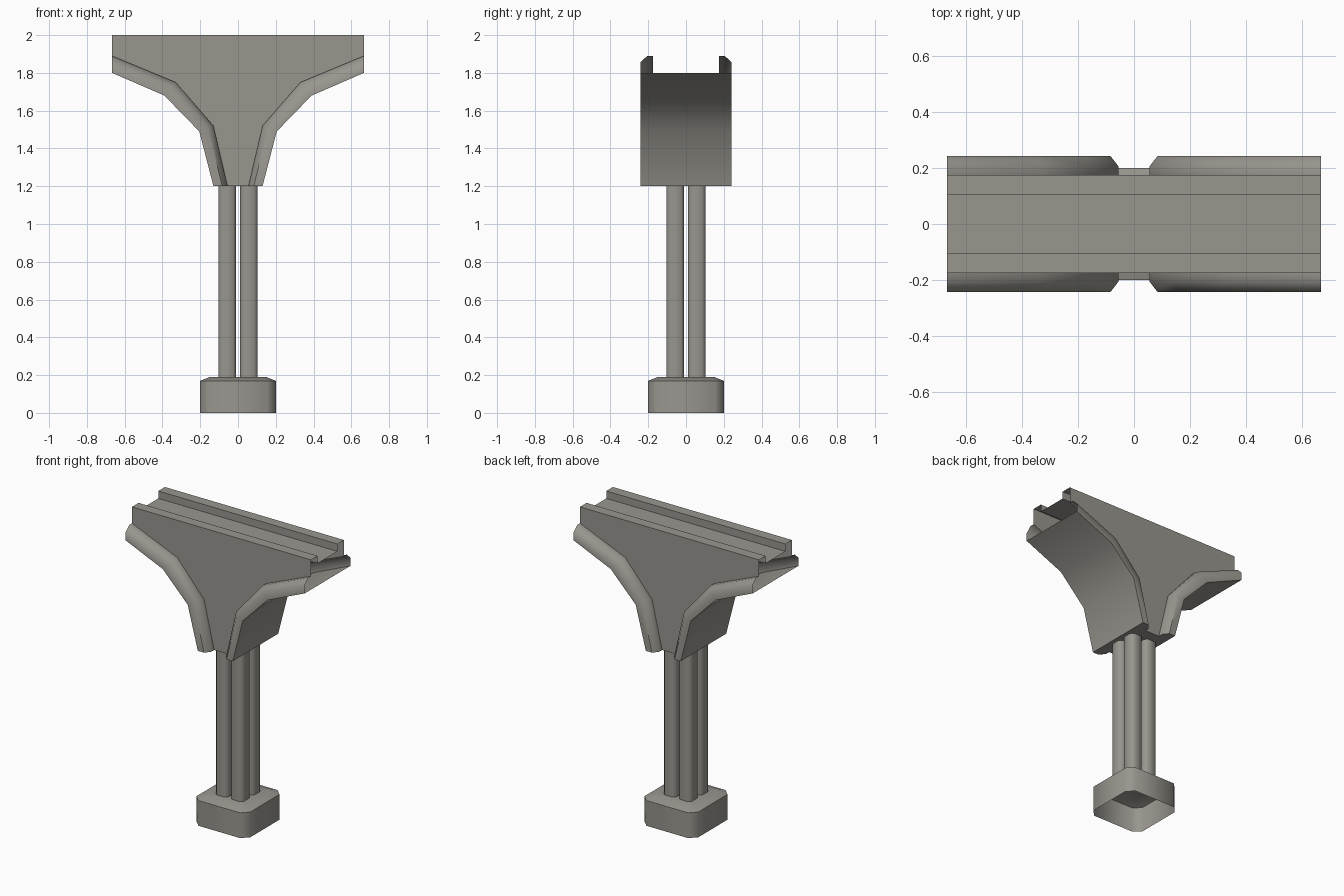
import bpy, bmesh, math

if "Cube" in bpy.data.objects:
    bpy.data.objects.remove(bpy.data.objects["Cube"])

stone = bpy.data.materials.new("warm_grey_concrete")
stone.diffuse_color = (0.32, 0.305, 0.275, 1)
stone.use_nodes = True
stone.node_tree.nodes["Principled BSDF"].inputs["Base Color"].default_value = stone.diffuse_color


def finish(name, bm, angle=50):
    bmesh.ops.remove_doubles(bm, verts=bm.verts, dist=0.0005)
    bmesh.ops.recalc_face_normals(bm, faces=bm.faces)
    me = bpy.data.meshes.new(name)
    bm.to_mesh(me)
    bm.free()
    ob = bpy.data.objects.new(name, me)
    bpy.context.collection.objects.link(ob)
    me.materials.append(stone)
    bpy.ops.object.select_all(action='DESELECT')
    ob.select_set(True)
    bpy.context.view_layer.objects.active = ob
    bpy.ops.object.shade_smooth_by_angle(angle=math.radians(angle))
    return ob


def face(bm, pts):
    return bm.faces.new([bm.verts.new(p) for p in pts])


def loft(bm, rings, closed):
    """Bridge consecutive point rings with quads."""
    for a, b in zip(rings, rings[1:]):
        n = len(a)
        for i in range(n if closed else n - 1):
            j = (i + 1) % n
            face(bm, [a[i], a[j], b[j], b[i]])


def cut_square(half, cut, z, cx=0, cy=0):
    """Square outline with cut corners."""
    h, k = half, half - cut
    pts = [(h, -k), (h, k), (k, h), (-k, h), (-h, k), (-h, -k), (-k, -h), (k, -h)]
    return [(cx + x, cy + y, z) for x, y in pts]


# Flared head: an open-ended shell with rimmed curved undersides
inner = [(0.667, 1.89), (0.33, 1.75), (0.13, 1.52), (0.055, 1.2)]
outer = [(0.667, 1.8), (0.39, 1.68), (0.205, 1.49), (0.13, 1.2)]
section = [(-0.175, 1), (-0.205, 1), (-0.242, 0.62), (-0.242, 0),
           (0.242, 0), (0.242, 0.62), (0.205, 1), (0.175, 1)]
bm = bmesh.new()
ends = []
for s in (1, -1):
    rings = [[(s * (ox + (ix - ox) * t), y, oz + (iz - oz) * t) for y, t in section]
             for (ix, iz), (ox, oz) in zip(inner, outer)]
    loft(bm, rings, False)
    ends.append(rings[-1])
# bottom cap
face(bm, ends[0] + ends[1][::-1])
# side panels
outline = [(0.667, 2.0)] + inner
outline += [(-x, z) for x, z in reversed(outline)]
for y in (-0.175, 0.175):
    face(bm, [(x, y, z) for x, z in outline])
# grooved top
deck = [(-0.175, 2.0), (-0.105, 2.0), (-0.105, 1.95),
        (0.105, 1.95), (0.105, 2.0), (0.175, 2.0)]
loft(bm, [[(x, y, z) for y, z in deck] for x in (-0.667, 0.667)], False)
finish("flared_head", bm)

# Four clustered columns
for cx in (-0.057, 0.057):
    for cy in (-0.057, 0.057):
        bm = bmesh.new()
        loft(bm, [cut_square(0.047, 0.018, z, cx, cy) for z in (0.19, 1.2)], True)
        finish("column", bm)

# Hollow footing, open below, with a small opening between the columns
bm = bmesh.new()
loft(bm, [cut_square(0.2, 0.045, 0), cut_square(0.2, 0.045, 0.17),
          cut_square(0.15, 0.035, 0.19), cut_square(0.06, 0.015, 0.19)], True)
finish("footing", bm)
